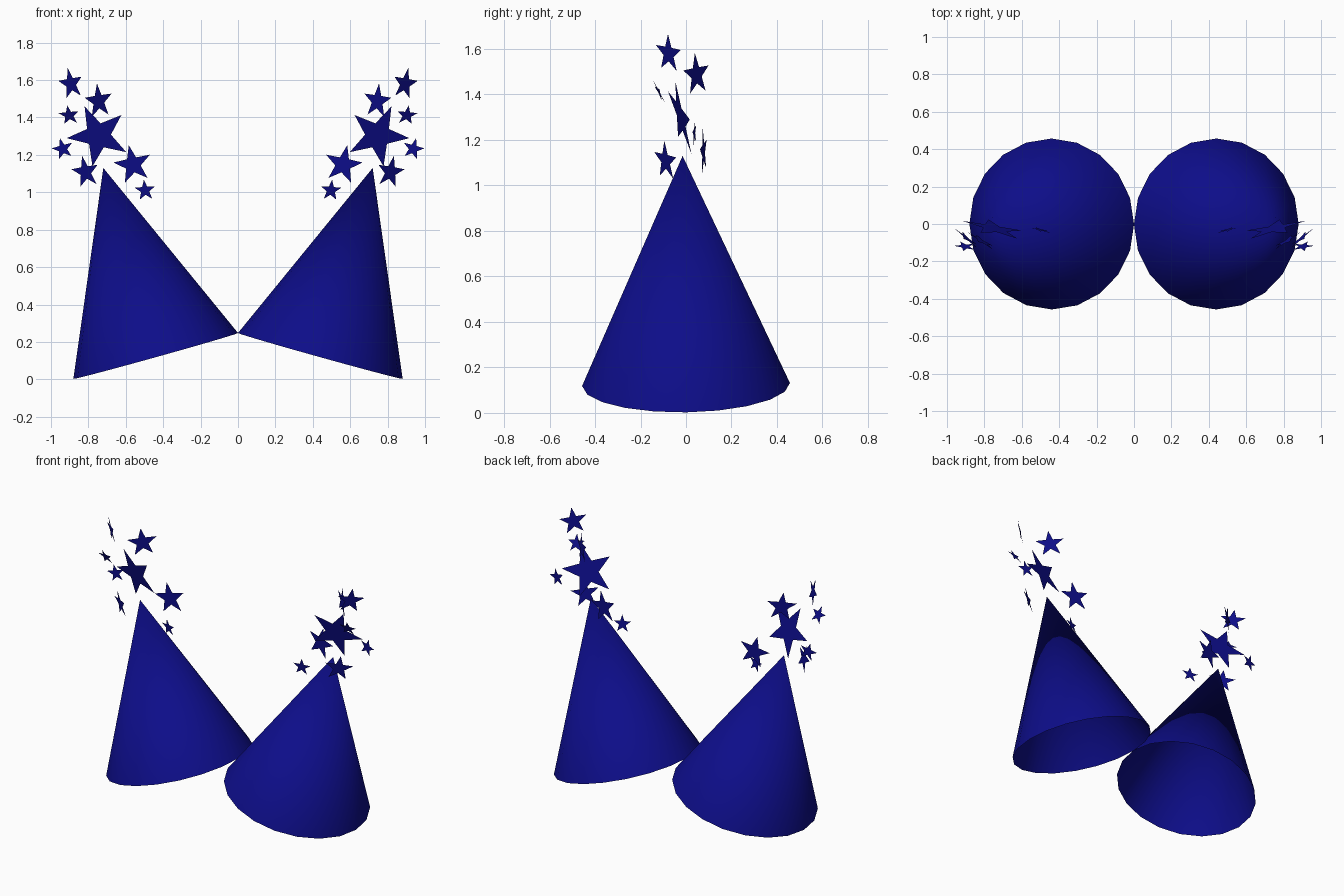
import bpy
import bmesh
from math import sin, cos, pi, radians
from mathutils import Matrix, Vector

cube = bpy.data.objects.get("Cube")
if cube:
    bpy.data.objects.remove(cube, do_unlink=True)

# Single navy material
NAVY = (0.004, 0.004, 0.25, 1.0)
navy = bpy.data.materials.new("navy_blue")
navy.use_nodes = True
navy.diffuse_color = NAVY
navy.node_tree.nodes["Principled BSDF"].inputs["Base Color"].default_value = NAVY


def finish(bm, name, smooth):
    mesh = bpy.data.meshes.new(name)
    for face in bm.faces:
        face.smooth = smooth
    bm.to_mesh(mesh)
    bm.free()
    mesh.materials.append(navy)
    obj = bpy.data.objects.new(name, mesh)
    bpy.context.collection.objects.link(obj)


def make_cone(name, side):
    """Open hat-like cone, leaning outwards, with its rim touching the centre."""
    base = Vector((side * 0.44, 0, 0.125))
    axis = Vector((side * 0.72, -0.015, 1.13)) - base
    turn = Vector((0, 0, 1)).rotation_difference(axis).to_matrix().to_4x4()
    lift = Matrix.Translation((0, 0, axis.length / 2))
    bm = bmesh.new()
    bmesh.ops.create_cone(bm, cap_ends=False, segments=20, radius1=0.457,
                          radius2=0, depth=axis.length,
                          matrix=Matrix.Translation(base) @ turn @ lift)
    bmesh.ops.remove_doubles(bm, verts=bm.verts, dist=0.0005)
    finish(bm, name, True)


def make_star(name, side, centre, radius, spin, slope_x, slope_z):
    """Flat five-pointed star; the slopes say how its plane leans in y."""
    normal = Vector((slope_x, -1, slope_z))
    turn = Vector((0, -1, 0)).rotation_difference(normal)
    bm = bmesh.new()
    verts = []
    for i in range(10):
        r = radius * (0.4 if i % 2 else 1)
        angle = radians(spin) + i * pi / 5
        p = Vector(centre) + turn @ Vector((r * sin(angle), 0, r * cos(angle)))
        verts.append(bm.verts.new((side * p.x, p.y, p.z)))
    bm.faces.new(verts if side < 0 else verts[::-1])
    finish(bm, name, False)


# Star name, centre, radius, spin, slope in x, slope in z
stars = [
    ("top_star", (0.893, -0.077, 1.58), 0.088, 11, 0.85, -0.2),
    ("upper_star", (0.745, 0.046, 1.487), 0.096, 7, -0.77, 0.0),
    ("small_upper_star", (0.903, -0.12, 1.412), 0.059, 8, 0.15, -0.5),
    ("large_star", (0.747, -0.024, 1.303), 0.174, 24, 0.22, -0.25),
    ("small_outer_star", (0.937, 0.037, 1.232), 0.06, 15, -0.15, 0.0),
    ("inner_star", (0.562, 0.077, 1.148), 0.106, 12, -0.15, 0.0),
    ("outer_star", (0.815, -0.09, 1.108), 0.09, 11, 0.65, -0.2),
    ("small_inner_star", (0.497, -0.032, 1.01), 0.059, 5, 0.25, -0.15),
]

# Mirrored cones, each with its cluster of stars
for label, side in (("left", 1), ("right", -1)):
    make_cone(label + "_cone", side)
    for name, *data in stars:
        make_star(label + "_" + name, side, *data)
